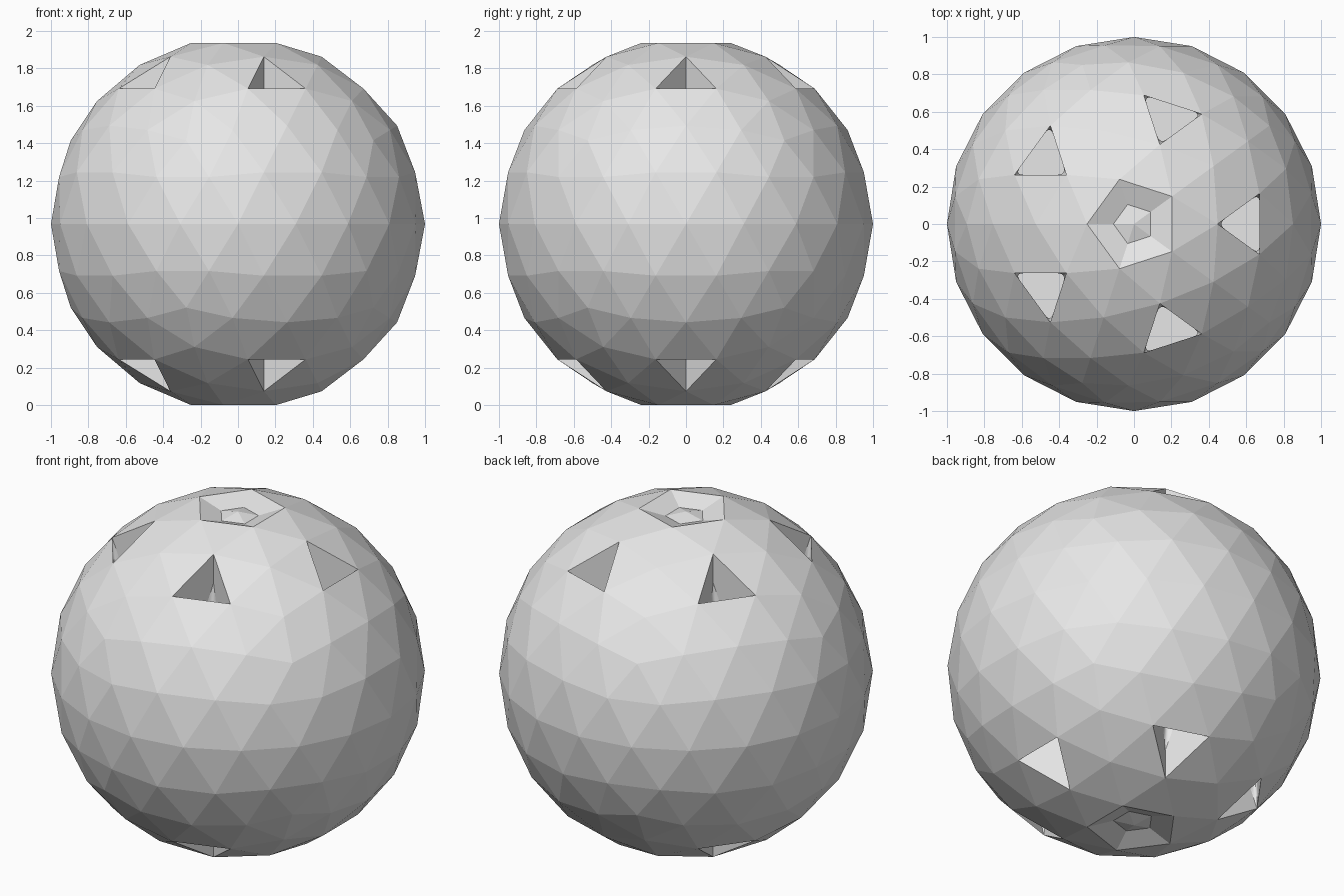
import bpy, bmesh, math
from mathutils import Matrix, Vector

cube = bpy.data.objects.get("Cube")
if cube:
    bpy.data.objects.remove(cube)

grey = bpy.data.materials.new("light_grey")
grey.use_nodes = True
colour = (0.8, 0.8, 0.8, 1)
grey.diffuse_color = colour
grey.node_tree.nodes["Principled BSDF"].inputs["Base Color"].default_value = colour

CENTRE_Z = 0.968
FLOOR_Z = 0.4
CORNER_STEPS = 6


def rounded_corner(points, i, z, cut=0.05):
    """Arc that replaces corner i of a triangle, at height z."""
    p = points[i]
    a = p + (points[i - 1] - p).normalized() * cut
    b = p + (points[(i + 1) % 3] - p).normalized() * cut
    arc = []
    for s in range(CORNER_STEPS + 1):
        t = s / CORNER_STEPS
        q = a * (1 - t) ** 2 + p * 2 * t * (1 - t) + b * t ** 2
        arc.append(Vector((q.x, q.y, z)))
    return arc


def sink_shaft(bm, face):
    """Replace a triangle by an upright shaft that becomes rounded at its corners."""
    rim = list(face.verts)
    bm.faces.remove(face)
    apex = max(rim, key=lambda v: v.co.z)
    k = rim.index(apex)
    rim = rim[k:] + rim[:k]
    base_z = rim[1].co.z
    foot = bm.verts.new((apex.co.x, apex.co.y, base_z))
    bm.faces.new((apex, rim[1], foot))
    bm.faces.new((apex, foot, rim[2]))
    ring = [foot, rim[1], rim[2]]
    flat = [v.co.copy() for v in ring]
    arcs = [[bm.verts.new(p) for p in rounded_corner(flat, i, base_z - 0.12)]
            for i in range(3)]
    # fans at the corners, flat walls between them
    for i in range(3):
        for a, b in zip(arcs[i], arcs[i][1:]):
            bm.faces.new((ring[i], b, a)).smooth = True
        j = (i + 1) % 3
        bm.faces.new((ring[i], ring[j], arcs[j][0], arcs[i][-1]))
    # straight lower part and floor
    loop = [v for arc in arcs for v in arc]
    low = [bm.verts.new((v.co.x, v.co.y, FLOOR_Z)) for v in loop]
    for i in range(len(loop)):
        j = (i + 1) % len(loop)
        bm.faces.new((loop[i], loop[j], low[j], low[i]))
    bm.faces.new(low)


# Upper half of a faceted ball
bm = bmesh.new()
bmesh.ops.create_icosphere(bm, subdivisions=3, radius=1,
                           matrix=Matrix.Rotation(math.pi, 4, 'Z'))
bmesh.ops.delete(bm, geom=[v for v in bm.verts if v.co.z < -0.01], context='VERTS')

# Five triangular shafts around the pole
for n in range(5):
    turn = math.radians(72 * n)
    target = Vector((0.6 * math.cos(turn), 0.6 * math.sin(turn), 0.79))
    sink_shaft(bm, min(bm.faces, key=lambda f: (f.calc_center_median() - target).length))

# Shallow five-sided dimple with a low peak at the pole
pole = max(bm.verts, key=lambda v: v.co.z)
rim_z = pole.link_edges[0].other_vert(pole).co.z
fan = list(pole.link_faces)
bmesh.ops.inset_region(bm, faces=fan, thickness=0.1, use_even_offset=True)
for v in {v for f in pole.link_faces for v in f.verts}:
    if v is pole:
        v.co.z = rim_z - 0.02
    else:
        r = Vector((v.co.x, v.co.y)).normalized() * 0.11
        v.co = (r.x, r.y, rim_z - 0.045)

bmesh.ops.recalc_face_normals(bm, faces=bm.faces)
# keep the outside pointing outwards
outer = max(bm.faces, key=lambda f: f.calc_center_median().xy.length)
if outer.normal.dot(outer.calc_center_median()) < 0:
    bmesh.ops.reverse_faces(bm, faces=bm.faces)

mesh = bpy.data.meshes.new("faceted_ball")
bm.to_mesh(mesh)
bm.free()
mesh.materials.append(grey)
ball = bpy.data.objects.new("faceted_ball", mesh)
bpy.context.collection.objects.link(ball)
ball.location.z = CENTRE_Z

# Lower half
mirror = ball.modifiers.new("lower_half", 'MIRROR')
mirror.use_axis = (False, False, True)
mirror.use_clip = True
mirror.merge_threshold = 0.001
